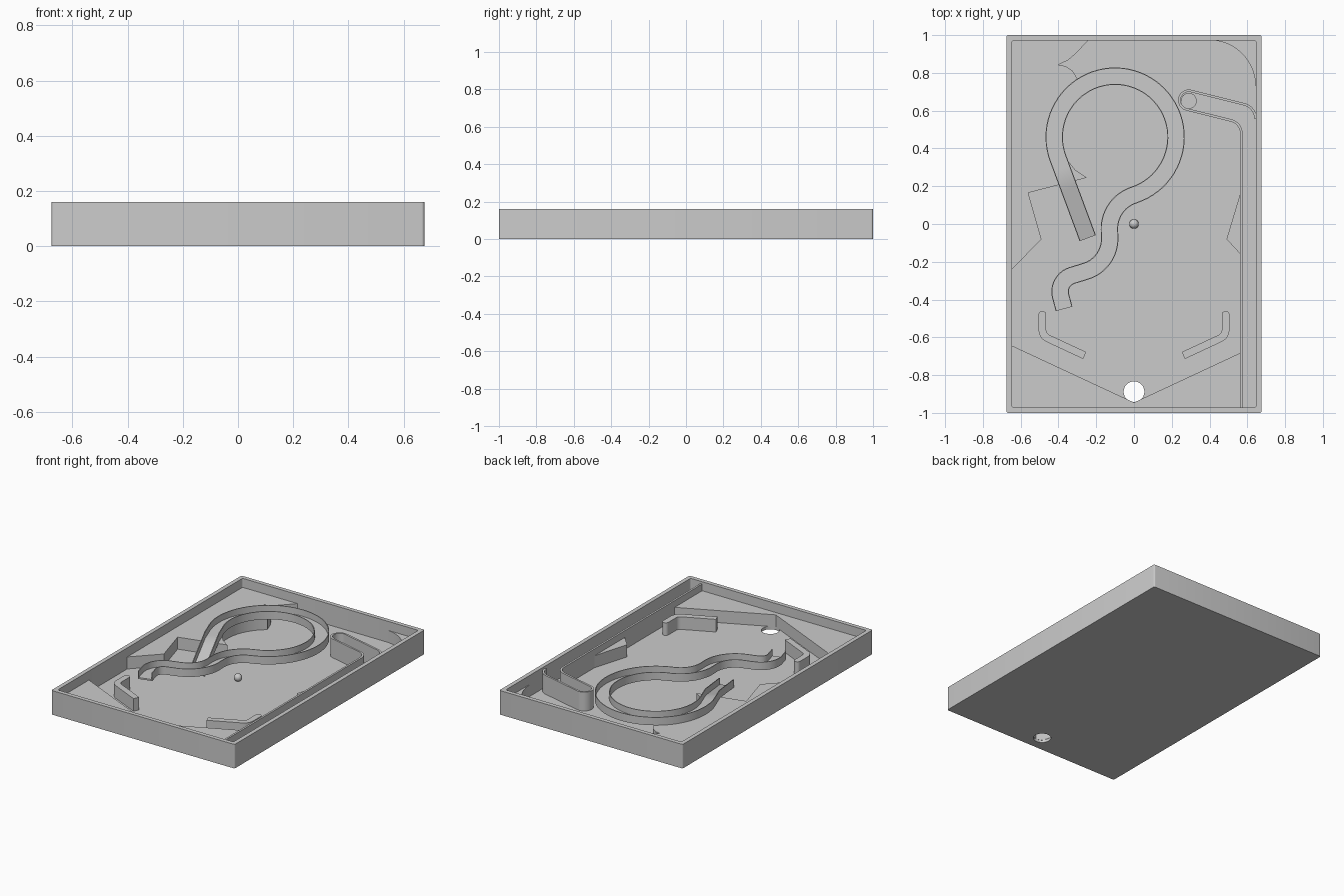
import bpy, bmesh
from math import sin, cos, pi, radians, hypot
from mathutils import Vector

if "Cube" in bpy.data.objects:
    bpy.data.objects.remove(bpy.data.objects["Cube"])

FLOOR, LOW, HIGH, TOP = 0.02, 0.10, 0.145, 0.16


def finish(name, bm):
    bmesh.ops.recalc_face_normals(bm, faces=bm.faces[:])
    me = bpy.data.meshes.new(name)
    bm.to_mesh(me)
    bm.free()
    ob = bpy.data.objects.new(name, me)
    bpy.context.collection.objects.link(ob)
    return ob


def prism(name, pts, z0, z1):
    """Extrude a flat outline from z0 to z1."""
    bm = bmesh.new()
    lo = [bm.verts.new((x, y, z0)) for x, y in pts]
    hi = [bm.verts.new((x, y, z1)) for x, y in pts]
    bm.faces.new(lo[::-1])
    bm.faces.new(hi)
    n = len(pts)
    for i in range(n):
        j = (i + 1) % n
        bm.faces.new((lo[i], lo[j], hi[j], hi[i]))
    return finish(name, bm)


def arc(cx, cy, r, a0, a1, n):
    return [(cx + r * cos(radians(a0 + (a1 - a0) * i / n)),
             cy + r * sin(radians(a0 + (a1 - a0) * i / n))) for i in range(n + 1)]


def rounded_rect(w, h, r):
    pts = []
    for k, (sx, sy) in enumerate([(1, 1), (-1, 1), (-1, -1), (1, -1)]):
        pts += arc(sx * (w - r), sy * (h - r), r, 90 * k, 90 * k + 90, 4)
    return pts


def trace(x, y, heading, moves):
    """Path of straights (length,) and turns (radius, degrees; + is left)."""
    pts = [(x, y)]
    for m in moves:
        n = 8 if len(m) == 1 else max(4, int(abs(m[1]) / 5))
        x, y = pts[-1]
        h = radians(heading)
        if len(m) == 1:
            pts += [(x + cos(h) * m[0] * i / n, y + sin(h) * m[0] * i / n)
                    for i in range(1, n + 1)]
        else:
            s = 1 if m[1] > 0 else -1
            cx, cy = x - s * m[0] * sin(h), y + s * m[0] * cos(h)
            a = heading - 90 * s
            pts += arc(cx, cy, m[0], a, a + m[1], n)[1:]
            heading += m[1]
    return pts


def sweep(name, path, profile, heights=None):
    """Sweep a closed (sideways, up) profile along a plan path."""
    bm = bmesh.new()
    rings = []
    for i, (x, y) in enumerate(path):
        p, q = Vector(path[max(i - 1, 0)]), Vector(path[min(i + 1, len(path) - 1)])
        t = (q - p).normalized()
        z = heights[i] if heights else 0
        rings.append([bm.verts.new((x - t.y * o, y + t.x * o, z + u)) for o, u in profile])
    k = len(profile)
    for a, b in zip(rings, rings[1:]):
        for i in range(k):
            j = (i + 1) % k
            bm.faces.new((a[i], a[j], b[j], b[i]))
    bm.faces.new(rings[0])
    bm.faces.new(rings[-1][::-1])
    return finish(name, bm)


def wall_profile(half, top):
    return [(-half, FLOOR - 0.005), (half, FLOOR - 0.005), (half, top), (-half, top)]


# Open case with a drain hole
case = prism("case", rounded_rect(0.675, 1.0, 0.01), 0, TOP)
cutters = [prism("tray_cutter", rounded_rect(0.647, 0.972, 0.012), FLOOR, 0.3),
           prism("drain_cutter", arc(0, -0.888, 0.055, 0, 348.75, 31), -0.1, 0.1)]
for c in cutters:
    c.hide_render = True
    mod = case.modifiers.new("cut", 'BOOLEAN')
    mod.operation, mod.solver, mod.object = 'DIFFERENCE', 'EXACT', c
    bpy.context.view_layer.objects.active = case
    bpy.ops.object.modifier_apply(modifier=mod.name)
    bpy.data.objects.remove(c)

# Zigzag border along the left wall, running under the loop
border = [(-0.655, -0.25), (-0.49, -0.08), (-0.56, 0.165), (-0.25, 0.245), (-0.31, 0.285), (-0.35, 0.335)]
border += arc(-0.1, 0.46, 0.30, 198, 126, 14)
border += [(-0.30, 0.77), (-0.325, 0.81), (-0.36, 0.835), (-0.40, 0.843), (-0.35, 0.867),
           (-0.31, 0.90), (-0.235, 0.98), (-0.655, 0.98)]
prism("left_border", border, FLOOR - 0.005, LOW)

# Bumper on the lane wall and curved filler in the far corner
prism("right_bumper", [(0.568, -0.165), (0.568, 0.18), (0.49, -0.08)], FLOOR - 0.005, LOW)
prism("corner_deflector", arc(0.4, 0.73, 0.243, 0, 90, 18) + [(0.4, 0.98), (0.655, 0.98), (0.655, 0.73)],
      FLOOR - 0.005, LOW)

# Sloping aprons towards the drain
prism("drain_apron", [(-0.655, -0.64), (0, -0.945), (0.568, -0.68), (0.568, -0.98), (-0.655, -0.98)],
      FLOOR - 0.005, LOW)

# Launch lane wall: straight, bend, round end and return to the side wall
lane = trace(0.568, -0.975, 90, [(1.455,), (0.07, 76), (0.244,), (0.05, -180), (0.289,), (0.08, -76)])
sweep("launch_lane_wall", lane, wall_profile(0.0065, HIGH))
prism("lane_end_disc", arc(0.29, 0.652, 0.042, 0, 345, 23), FLOOR - 0.005, 0.03)

# Pair of bent guides above the drain
for side, s in (("left", -1), ("right", 1)):
    path = [(s * abs(x), y) for x, y in
            trace(-0.485, -0.48, -90, [(0.08,), (0.05, 65), (0.215,)])]
    sweep(side + "_guide", path, wall_profile(0.02, LOW + 0.004))
    prism(side + "_guide_tip", arc(s * 0.485, -0.48, 0.02, 0, 180, 12), FLOOR - 0.005, LOW + 0.004)

# Raised track: climbs, loops round and winds down to the exit
track = trace(-0.245, -0.075, 110.4, [(0.451,), (0.3225, -272.4), (0.188, 74), (0.04,), (0.18, -75),
                                      (0.075,), (0.09, 88), (0.07,)])
heights, run = [], 0
for i, p in enumerate(track):
    if i:
        run += hypot(p[0] - track[i - 1][0], p[1] - track[i - 1][1])
    heights.append(FLOOR + 0.08 * min(run / 0.338, 1))
W, T = 0.046, 0.005
channel = [(-W, 0), (W, 0), (W, 0.053), (W - T, 0.053), (W - T, 0.01),
           (T - W, 0.01), (T - W, 0.053), (-W, 0.053)]
sweep("loop_track", track, channel, heights)

# Ball
bm = bmesh.new()
bmesh.ops.create_uvsphere(bm, u_segments=32, v_segments=16, radius=0.025)
bmesh.ops.translate(bm, verts=bm.verts[:], vec=(0, 0, FLOOR + 0.025))
finish("ball", bm)

# Smooth shading with sharp edges kept
for ob in bpy.context.scene.objects:
    ob.select_set(True)
bpy.context.view_layer.objects.active = case
bpy.ops.object.shade_smooth_by_angle(angle=radians(30))
